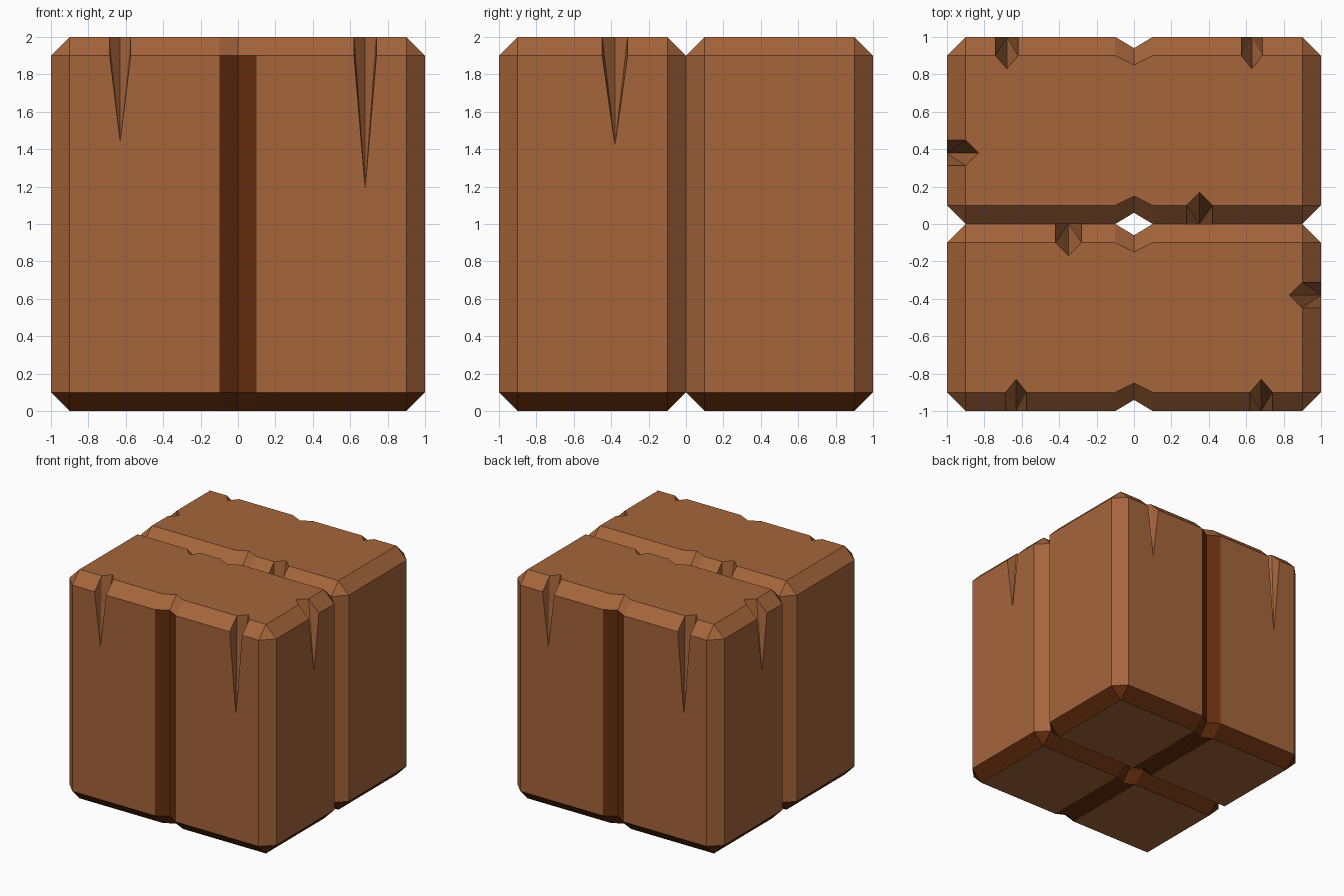
import bpy, bmesh, math
from mathutils import Vector, Matrix

if "Cube" in bpy.data.objects:
    bpy.data.objects.remove(bpy.data.objects["Cube"])

def material(name, rgb):
    m = bpy.data.materials.new(name)
    m.diffuse_color = (*rgb, 1)
    m.use_nodes = True
    m.node_tree.nodes["Principled BSDF"].inputs["Base Color"].default_value = m.diffuse_color
    return m

WOOD = material("clay_brown", (0.376, 0.130, 0.044))
DARK = material("dark_brown", (0.130, 0.027, 0.004))

def make_object(name, bm):
    bmesh.ops.recalc_face_normals(bm, faces=bm.faces)
    me = bpy.data.meshes.new(name)
    bm.to_mesh(me)
    bm.free()
    me.materials.append(WOOD)
    me.materials.append(DARK)
    ob = bpy.data.objects.new(name, me)
    bpy.context.collection.objects.link(ob)
    return ob

def half_turn(pts):
    """Complete an outline around the slab centre (0, -0.5)."""
    return pts + [(-x, -1 - y) for x, y in pts]

# Slab: chamfered block with a shallow vertical groove on both long sides
outer = half_turn([(-.9, -1), (-.1, -1), (0, -.94), (.1, -1), (.9, -1), (1, -.9), (1, -.1)])
outer = outer[:7] + [(.9, 0), (.1, 0), (0, -.06), (-.1, 0), (-.9, 0), (-1, -.1), (-1, -.9)]
inner = [(-.9, -.9), (-.1, -.9), (0, -.85), (.1, -.9), (.9, -.9), (.9, -.9), (.9, -.1),
         (.9, -.1), (.1, -.1), (0, -.15), (-.1, -.1), (-.9, -.1), (-.9, -.1), (-.9, -.9)]
bm = bmesh.new()
rings = [[bm.verts.new((x, y, z)) for x, y in ring]
         for ring, z in ((inner, 0), (outer, .1), (outer, 1.9), (inner, 2))]
for a, b in zip(rings, rings[1:]):
    for i in range(14):
        j = (i + 1) % 14
        bm.faces.new((a[i], a[j], b[j], b[i]))
bot, top = rings[0], rings[3]
bm.faces.new([top[i] for i in (0, 1, 2, 3, 4, 6, 8, 9, 10, 11)])
for ids in ((0, 1, 10, 11), (1, 2, 3, 8, 9, 10), (3, 4, 6, 8)):
    bm.faces.new([bot[i] for i in ids])
bmesh.ops.remove_doubles(bm, verts=bm.verts, dist=1e-4)
bm.normal_update()

# Dark colour: grooves, lower chamfers and the strip under the slab
for f in bm.faces:
    c = f.calc_center_median()
    groove = abs(c.x) < .099 and c.z < 1.9 and all(abs(v.co.x) < .11 for v in f.verts)
    lower_chamfer = .01 < c.z < .1
    f.material_index = 1 if groove or lower_chamfer else 0
front_slab = make_object("front_slab", bm)

# Cracks: wedge cutters, given by face origin, outward turn, half width and tip height
cut = bmesh.new()
for px, py, turn, w, tip in ((-.63, -1, 0, .056, 1.44), (.68, -1, 0, .06, 1.19),
                             (-.35, 0, 180, .07, 1.4), (1, -.38, 90, .068, 1.42)):
    mat = Matrix.Translation((px, py, 0)) @ Matrix.Rotation(math.radians(turn), 4, 'Z')
    pts = [(-w, .1, 2), (w, .1, 2), (-w, 0, 1.9), (w, 0, 1.9),
           (0, .17, 2), (0, .04, 1.875), (0, 0, tip)]
    pts += [(x, y - .06, z + .06) for x, y, z in pts]
    verts = [cut.verts.new(mat @ Vector(p)) for p in pts]
    res = bmesh.ops.convex_hull(cut, input=verts)
    loose = [v for v in verts if v.is_valid and not v.link_faces]
    bmesh.ops.delete(cut, geom=loose, context='VERTS')
cutter = make_object("crack_cutter", cut)
cutter.hide_render = True
mod = front_slab.modifiers.new("cracks", 'BOOLEAN')
mod.object = cutter
mod.operation = 'DIFFERENCE'
mod.solver = 'EXACT'

# Bake the cracks, then make the back slab as a half-turned copy
dg = bpy.context.evaluated_depsgraph_get()
baked = bpy.data.meshes.new_from_object(front_slab.evaluated_get(dg))
front_slab.modifiers.clear()
front_slab.data = baked
bpy.data.objects.remove(cutter)
back_slab = bpy.data.objects.new("back_slab", baked.copy())
back_slab.rotation_euler.z = math.pi
bpy.context.collection.objects.link(back_slab)
